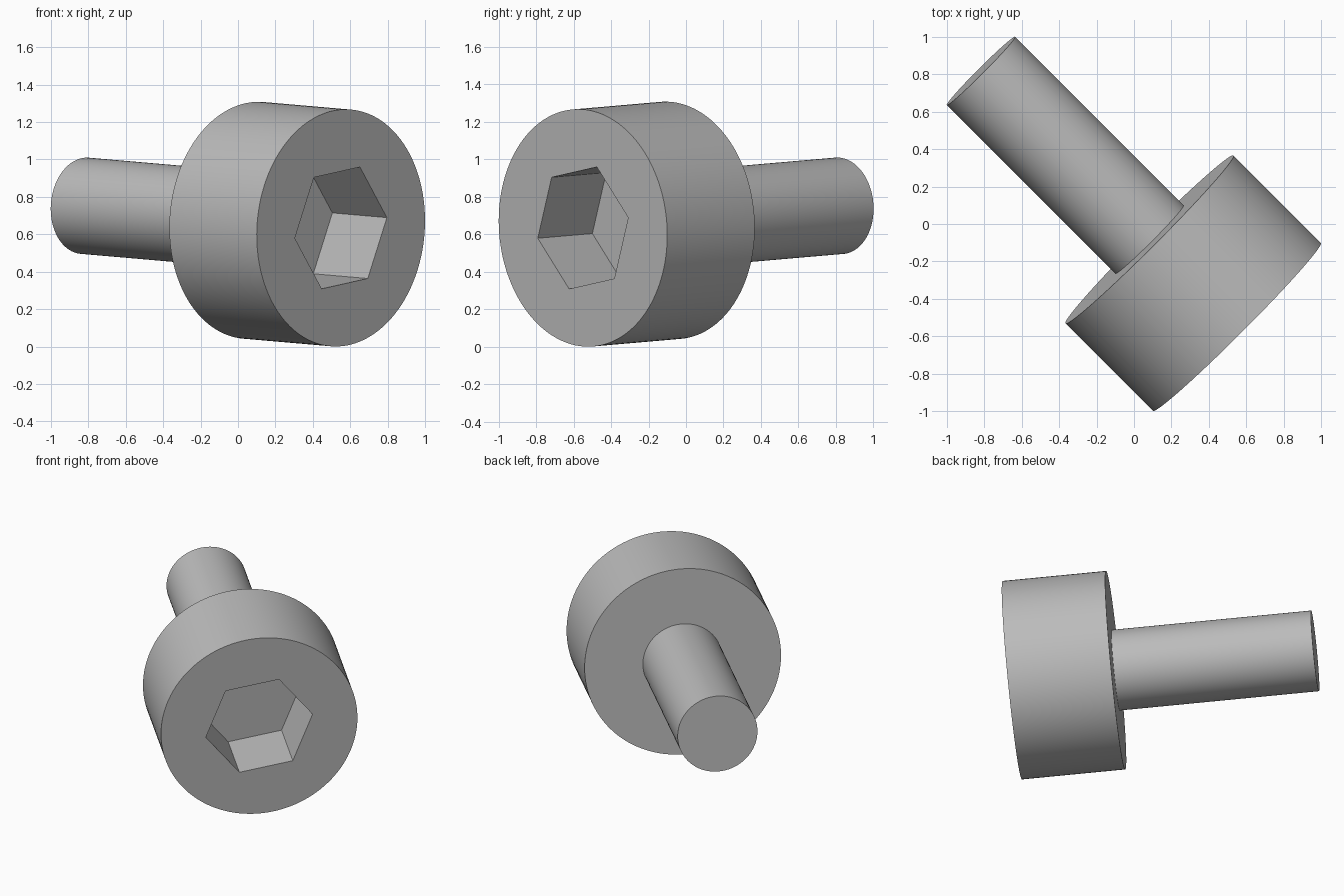
import bpy
import bmesh
import math
from mathutils import Matrix, Vector

if "Cube" in bpy.data.objects:
    bpy.data.objects.remove(bpy.data.objects["Cube"])

SEGMENTS = 128
HEAD_RADIUS, HEAD_LENGTH = 0.635, 0.662
SHANK_RADIUS, SHANK_END = 0.258, 1.939
SOCKET_RADIUS, SOCKET_DEPTH, SOCKET_TURN = 0.349, 0.413, math.radians(9.1)

steel = bpy.data.materials.new("steel grey")
steel.use_nodes = True
colour = (0.5, 0.5, 0.5, 1)
steel.diffuse_color = colour
steel.node_tree.nodes["Principled BSDF"].inputs["Base Color"].default_value = colour

# Bolt frame: local z points out of the head, origin at the middle of its face
forward = Vector((0.705, -0.705, -0.061)).normalized()
side = Vector((1, 1, 0)).normalized()
up = forward.cross(side)
frame = Matrix((side, up, forward)).transposed().to_4x4()
frame.translation = (0.55, -0.55, 0.634)


def ring(bm, radius, depth, sides=SEGMENTS, turn=0.0):
    """Closed loop of edges at a depth behind the head face."""
    angles = [turn + math.tau * i / sides for i in range(sides)]
    verts = [bm.verts.new((radius * math.cos(a), radius * math.sin(a), -depth))
             for a in angles]
    return [bm.edges.new((verts[i - 1], verts[i])) for i in range(sides)]


def wall(bm, a, b):
    bmesh.ops.bridge_loops(bm, edges=a + b)


def cap(bm, edges):
    bmesh.ops.contextual_create(bm, geom=edges)


def finish(bm, name):
    bmesh.ops.recalc_face_normals(bm, faces=bm.faces)
    mesh = bpy.data.meshes.new(name)
    bm.to_mesh(mesh)
    bm.free()
    mesh.materials.append(steel)
    obj = bpy.data.objects.new(name, mesh)
    obj.matrix_world = frame
    bpy.context.collection.objects.link(obj)
    bpy.ops.object.select_all(action="DESELECT")
    obj.select_set(True)
    bpy.context.view_layer.objects.active = obj
    bpy.ops.object.shade_smooth_by_angle(angle=math.radians(30))


# Cylindrical head with a hexagonal socket
bm = bmesh.new()
front = ring(bm, HEAD_RADIUS, 0)
back = ring(bm, HEAD_RADIUS, HEAD_LENGTH)
mouth = ring(bm, SOCKET_RADIUS, 0, 6, SOCKET_TURN)
floor = ring(bm, SOCKET_RADIUS, SOCKET_DEPTH, 6, SOCKET_TURN)
wall(bm, front, back)
wall(bm, mouth, floor)
cap(bm, back)
cap(bm, floor)
bmesh.ops.triangle_fill(bm, edges=front + mouth, use_beauty=True)
finish(bm, "head")

# Plain round shank, set just inside the head
bm = bmesh.new()
root = ring(bm, SHANK_RADIUS, HEAD_LENGTH - 0.01)
tip = ring(bm, SHANK_RADIUS, SHANK_END)
wall(bm, root, tip)
cap(bm, root)
cap(bm, tip)
finish(bm, "shank")
